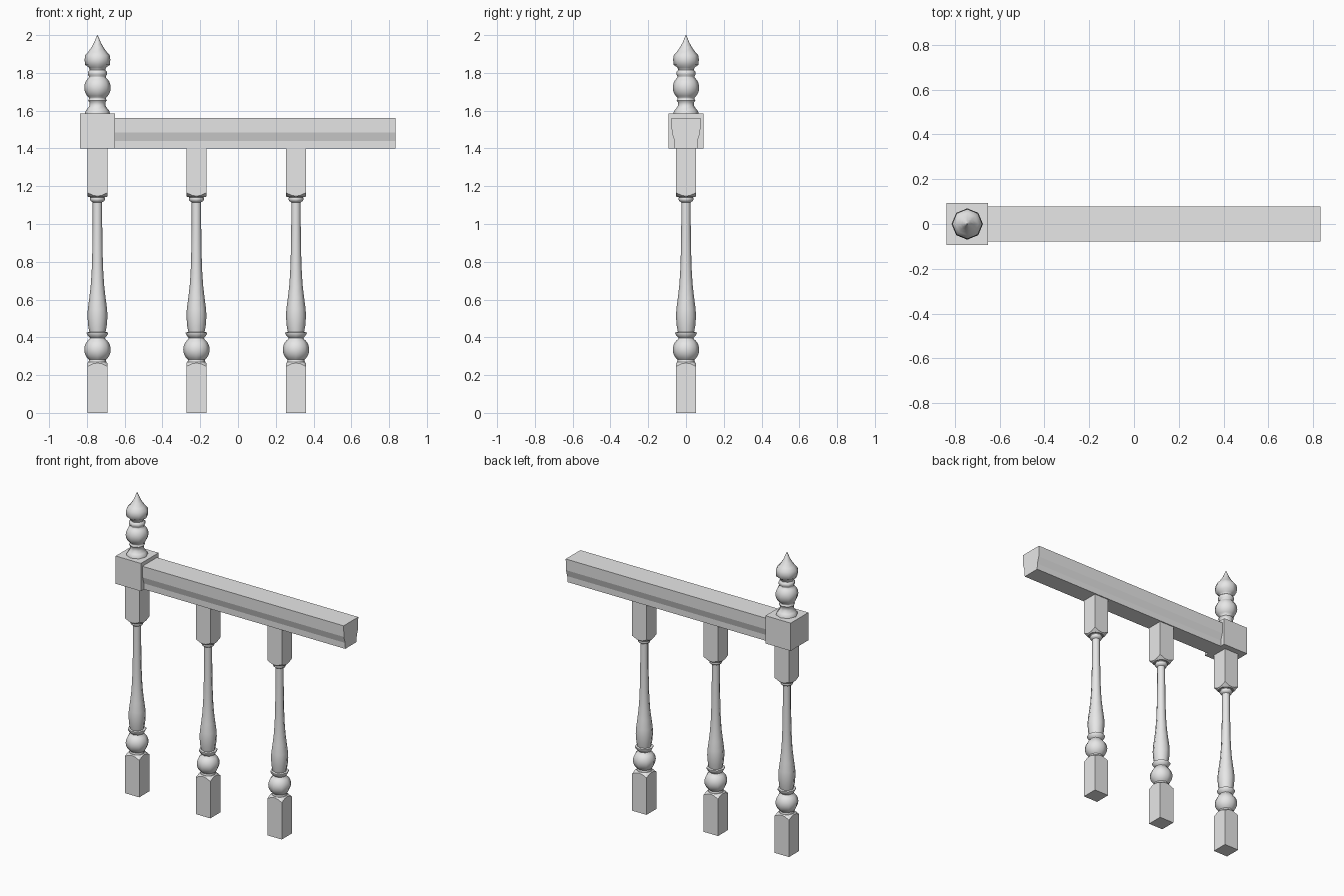
import bpy
import bmesh
from math import sin, cos, pi, radians

if "Cube" in bpy.data.objects:
    bpy.data.objects.remove(bpy.data.objects["Cube"], do_unlink=True)

GREY = (0.8, 0.8, 0.8, 1.0)
stone = bpy.data.materials.new("light_grey")
stone.use_nodes = True
stone.diffuse_color = GREY
stone.node_tree.nodes["Principled BSDF"].inputs["Base Color"].default_value = GREY

SIDES = 8          # turned parts are octagonal
HALF = 0.053       # half width of the square baluster blocks


def finish(name, bm, location=(0, 0, 0), smooth=False):
    bmesh.ops.recalc_face_normals(bm, faces=bm.faces)
    mesh = bpy.data.meshes.new(name)
    bm.to_mesh(mesh)
    bm.free()
    mesh.materials.append(stone)
    obj = bpy.data.objects.new(name, mesh)
    obj.location = location
    bpy.context.collection.objects.link(obj)
    if smooth:
        bpy.ops.object.select_all(action="DESELECT")
        obj.select_set(True)
        bpy.context.view_layer.objects.active = obj
        bpy.ops.object.shade_smooth_by_angle(angle=radians(50))
    return obj


def loft(bm, rings):
    """Skin a stack of equal-sized vertex rings and cap both ends."""
    loops = [[bm.verts.new(p) for p in ring] for ring in rings]
    for low, high in zip(loops, loops[1:]):
        for i in range(len(low)):
            j = (i + 1) % len(low)
            bm.faces.new((low[i], low[j], high[j], high[i]))
    bm.faces.new(loops[0][::-1])
    bm.faces.new(loops[-1])


def turned(name, profile, x):
    """Lathe a list of (radius, height) points."""
    bm = bmesh.new()
    angles = [2 * pi * i / SIDES for i in range(SIDES)]
    loft(bm, [[(r * cos(a), r * sin(a), z) for a in angles] for r, z in profile])
    return finish(name, bm, (x, 0, 0), smooth=True)


def ball(radius, z, start, end, steps=10):
    """Profile points of a ball, between two latitudes in degrees."""
    lat = [radians(start + (end - start) * i / steps) for i in range(steps + 1)]
    return [(radius * cos(t), z + radius * sin(t)) for t in lat]


def square_block(name, flat_z, turned_z, x):
    """Square block whose turned end leaves an arched edge on each side."""
    bm = bmesh.new()
    direction = 1 if turned_z > flat_z else -1
    flat, arch, inner = [], [], []
    for i in range(16):
        c, s = cos(i * pi / 8), sin(i * pi / 8)
        r = HALF / max(abs(c), abs(s))
        drop = 0.8 * (r - HALF) * direction
        flat.append((r * c, r * s, flat_z))
        arch.append((r * c, r * s, turned_z - drop))
        inner.append((0.048 * c, 0.048 * s, turned_z + 0.005 * direction))
    loft(bm, [flat, arch, inner])
    return finish(name, bm, (x, 0, 0))


def box(name, low, high):
    bm = bmesh.new()
    bmesh.ops.create_cube(bm, size=1)
    for v in bm.verts:
        v.co = [h if c > 0 else l for c, l, h in zip(v.co, low, high)]
    return finish(name, bm)


# Balusters: square foot, turned shaft, square head
shaft = [(0.048, 0.262), (0.046, 0.275)]
shaft += ball(0.07, 0.335, -50, 52)
shaft += [(0.04, 0.397), (0.048, 0.405), (0.057, 0.42), (0.057, 0.426),
          (0.043, 0.428), (0.049, 0.46), (0.053, 0.51), (0.051, 0.55),
          (0.043, 0.61), (0.036, 0.67), (0.031, 0.74), (0.028, 0.82),
          (0.025, 1.0), (0.025, 1.115), (0.037, 1.122), (0.04, 1.132),
          (0.038, 1.14), (0.048, 1.15)]
for label, x in (("newel", -0.744), ("middle", -0.22), ("end", 0.307)):
    square_block(label + "_foot", 0, 0.264, x)
    turned(label + "_shaft", shaft, x)
    square_block(label + "_head", 1.4, 1.148, x)

# Newel cap block
box("newel_cap_block", (-0.837, -0.093, 1.4), (-0.651, 0.093, 1.585))

# Finial
finial = [(0.066, 1.585), (0.064, 1.597), (0.055, 1.608), (0.043, 1.625),
          (0.043, 1.645), (0.05, 1.655), (0.045, 1.662)]
finial += ball(0.07, 1.722, -50, 50)
finial += [(0.044, 1.782), (0.051, 1.79), (0.051, 1.805), (0.041, 1.815),
           (0.045, 1.828), (0.066, 1.843), (0.068, 1.87), (0.066, 1.892),
           (0.05, 1.91), (0.032, 1.935), (0.018, 1.96), (0.008, 1.985),
           (0.001, 2.0)]
turned("finial", finial, -0.744)

# Handrail: wide top tapering in towards its underside
half_section = [(0.06, 1.4), (0.061, 1.44), (0.075, 1.485), (0.077, 1.56)]
section = half_section + [(-y, z) for y, z in reversed(half_section)]
bm = bmesh.new()
loft(bm, [[(x, y, z) for y, z in section] for x in (-0.651, 0.833)])
finish("handrail", bm)
